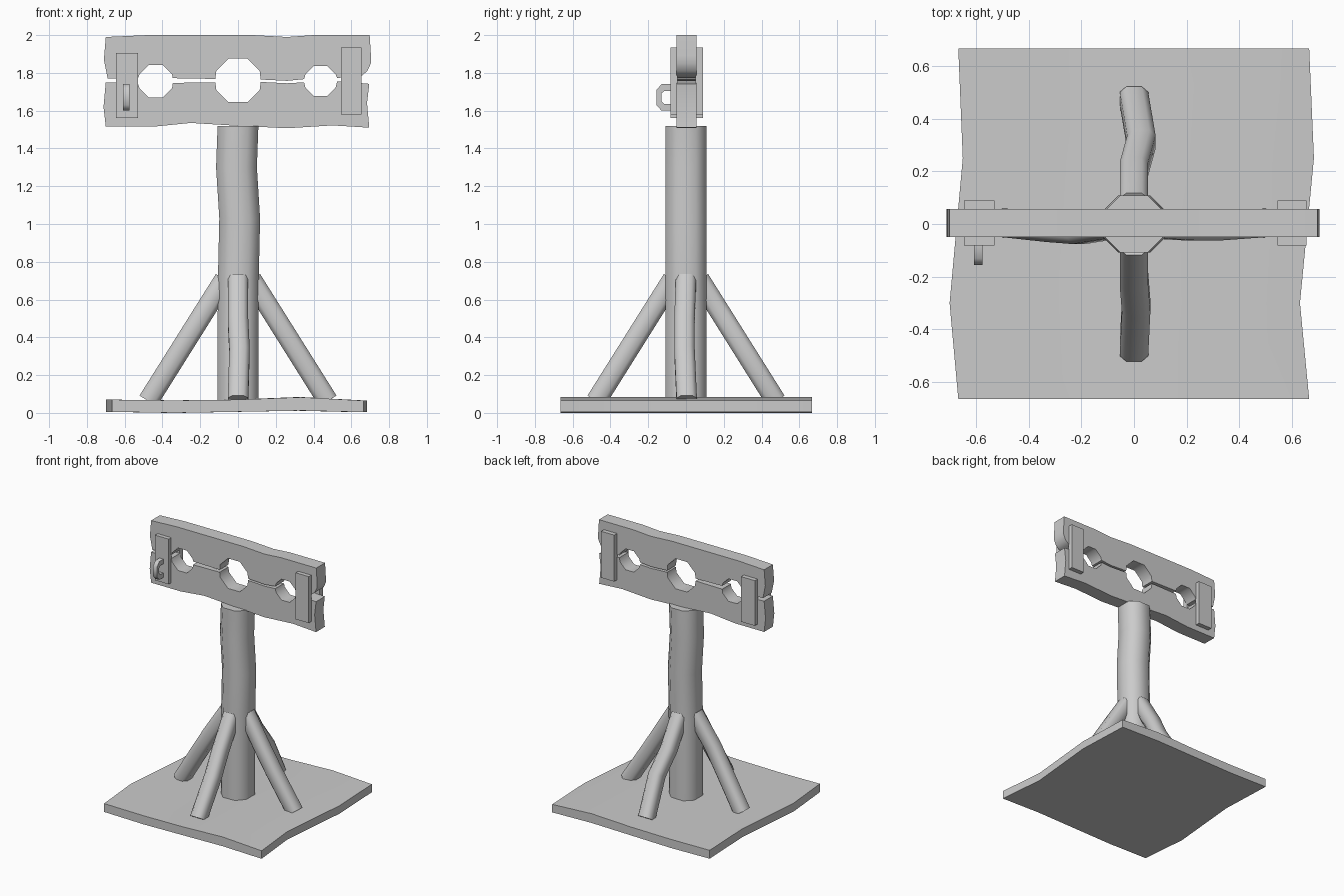
import bpy, bmesh
from math import radians
from mathutils import Matrix, Vector

if "Cube" in bpy.data.objects:
    bpy.data.objects.remove(bpy.data.objects["Cube"])


def loft(name, rings, smooth=True):
    """Skin closed rings of points and cap both ends."""
    bm = bmesh.new()
    vs = [[bm.verts.new(p) for p in r] for r in rings]
    n = len(vs[0])
    for a, b in zip(vs, vs[1:]):
        for i in range(n):
            j = (i + 1) % n
            bm.faces.new((a[i], a[j], b[j], b[i]))
    bm.faces.new(vs[0][::-1])
    bm.faces.new(vs[-1])
    bmesh.ops.recalc_face_normals(bm, faces=bm.faces)
    me = bpy.data.meshes.new(name)
    bm.to_mesh(me)
    bm.free()
    ob = bpy.data.objects.new(name, me)
    bpy.context.collection.objects.link(ob)
    if smooth:
        bpy.ops.object.select_all(action='DESELECT')
        ob.select_set(True)
        bpy.context.view_layer.objects.active = ob
        bpy.ops.object.shade_smooth_by_angle(angle=radians(50))
    return ob


def slab(name, outline, y0, y1):
    """Extrude an x-z outline along y."""
    return loft(name, [[(x, y, z) for x, z in outline] for y in (y0, y1)])


def octagon(a, b):
    """Eight-sided section: half width a, half flat b."""
    return [(a, -b), (a, b), (b, a), (-b, a), (-a, b), (-a, -b), (-b, -a), (b, -a)]


def half_hole(cx, cz, r, side):
    """Left-to-right half of an octagonal hole, side = 1 upper, -1 lower."""
    k = r * 0.43
    return [(cx - r, cz + side * k), (cx - k, cz + side * r),
            (cx + k, cz + side * r), (cx + r, cz + side * k)]


# Warped base slab
edges = [(-0.665, -0.667, 0.665), (-0.30, -0.70, 0.63), (0.25, -0.65, 0.683), (0.667, -0.667, 0.665)]
top = [0.07, 0.066, 0.07, 0.083, 0.065]
bottom = [0.006, 0.0, 0.006, 0.012, 0.004]
rings = []
for y, x0, x1 in edges:
    xs = [x0 + (x1 - x0) * t for t in (0, 0.25, 0.5, 0.75, 1)]
    rings.append([(x, y, z) for x, z in zip(xs, top)] +
                 [(x, y, z) for x, z in zip(xs[::-1], bottom[::-1])])
loft("base", rings)

# Crooked upright post
loft("post", [[(x + s, y, z) for x, y in octagon(0.108, 0.052)]
              for z, s in ((0.05, 0), (0.42, 0), (0.72, 0.002), (1.03, 0.009), (1.3, -0.008), (1.52, 0))])

# Four braces, each with its own sideways bend (towards the brace's left when looking outward)
axis = Vector((0.355, 0, -0.565)).normalized()
across = Vector((0.565, 0, 0.355)).normalized()
start = Vector((-0.465 + 0.93, 0, 0.08)) - axis * 0.74
bends = {"right_brace": (0, -0.008, -0.008, 0.004), "back_brace": (90, 0.0, -0.028, 0.0),
         "left_brace": (180, 0.022, 0.014, -0.004), "front_brace": (270, 0.0, 0.008, 0.0)}
for name, (turn, b1, b2, b3) in bends.items():
    rings = []
    for t, b in ((0, 0), (0.26, b1), (0.45, b2), (0.76, b3)):
        c = start + axis * t + Vector((0, b, 0))
        rings.append([c + across * v + Vector((0, u, 0)) for u, v in octagon(0.054, 0.03)])
    loft(name, rings).data.transform(Matrix.Rotation(radians(turn), 4, 'Z'))

# Two planks with matching neck and wrist openings
holes = [(-0.435, 1.755, 0.086), (0.0, 1.76, 0.115), (0.437, 1.757, 0.08)]
Y0, Y1 = -0.05, 0.056


def arcs(side):
    return [half_hole(*h, side) for h in holes]


a = arcs(1)
upper = ([(-0.69, 1.77), (-0.53, 1.772)] + a[0] + [(-0.345, 1.772), (-0.12, 1.768)] + a[1] +
         [(0.12, 1.765), (0.26, 1.758), (0.35, 1.767)] + a[2] +
         [(0.525, 1.773), (0.655, 1.785), (0.685, 1.81), (0.703, 1.85), (0.704, 1.89), (0.697, 2.0),
          (0.4, 2.0), (0.26, 1.99), (0.08, 2.0), (-0.48, 2.0), (-0.70, 1.99), (-0.71, 1.87)])
slab("upper_plank", upper, Y0, Y1)
a = arcs(-1)
lower = ([(-0.70, 1.75), (-0.53, 1.745)] + a[0] + [(-0.345, 1.747), (-0.12, 1.75)] + a[1] +
         [(0.12, 1.752), (0.26, 1.745), (0.35, 1.75)] + a[2] +
         [(0.525, 1.755), (0.66, 1.745), (0.695, 1.742), (0.683, 1.64), (0.695, 1.51),
          (0.5, 1.522), (0.26, 1.507), (0.0, 1.52), (-0.25, 1.535), (-0.45, 1.515),
          (-0.70, 1.515), (-0.712, 1.62)])
slab("lower_plank", lower, Y0, Y1)

# Strap plates on both faces of both ends
for label, x0, x1, z0, z1 in (("left", -0.645, -0.53, 1.56, 1.905), ("right", 0.545, 0.655, 1.58, 1.935)):
    box = [(x0, z0), (x1, z0), (x1, z1), (x0, z1)]
    slab(label + "_front_strap", box, -0.081, Y0 + 0.005)
    slab(label + "_back_strap", box, Y1 - 0.005, 0.09)

# Lock staple on the front left strap
staple = [(-0.075, 1.60), (-0.13, 1.60), (-0.156, 1.63), (-0.156, 1.71), (-0.13, 1.74), (-0.075, 1.74),
          (-0.075, 1.705), (-0.115, 1.705), (-0.131, 1.69), (-0.131, 1.65), (-0.115, 1.635), (-0.075, 1.635)]
loft("lock_staple", [[(x, y, z) for y, z in staple] for x in (-0.608, -0.575)])
